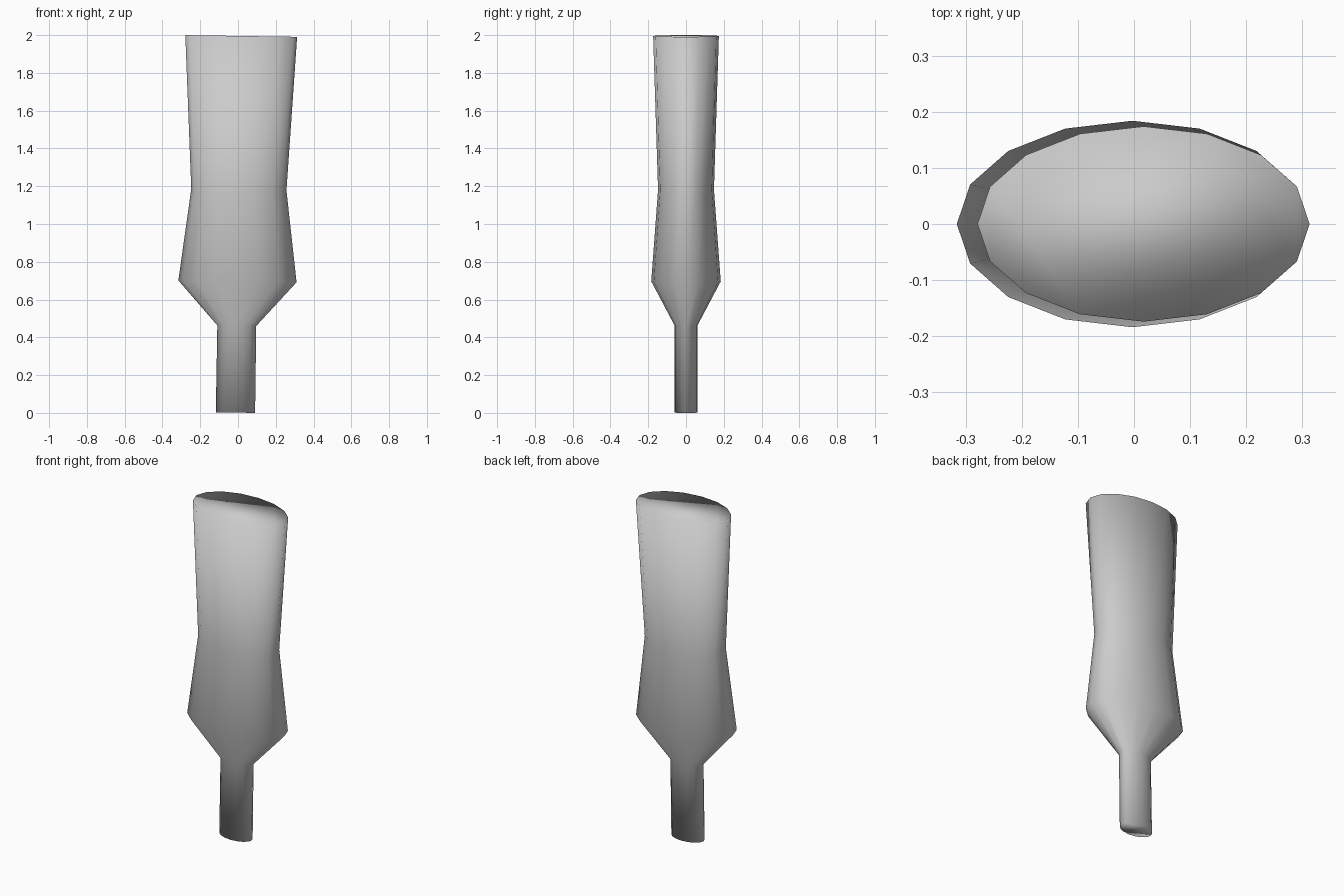
import bpy
import bmesh
from math import cos, sin, tau

default_cube = bpy.data.objects.get("Cube")
if default_cube:
    bpy.data.objects.remove(default_cube, do_unlink=True)

# Plain grey material
grey = bpy.data.materials.new("plain grey")
grey.use_nodes = True
colour = (0.6, 0.6, 0.6, 1)
grey.diffuse_color = colour
grey.node_tree.nodes["Principled BSDF"].inputs["Base Color"].default_value = colour

SIDES = 16
LEAN = 0.0153  # slight sideways lean of the whole body

# Oval cross-sections from the stem's foot to the top: height, half width, half depth
SECTIONS = [
    (0.0, 0.104, 0.060),
    (0.46, 0.103, 0.060),
    (0.695, 0.313, 0.184),
    (1.18, 0.252, 0.148),
    (1.994, 0.296, 0.174),
]


def oval_ring(bm, height, half_width, half_depth):
    angles = [tau * i / SIDES for i in range(SIDES)]
    return [bm.verts.new((half_width * cos(a), half_depth * sin(a), height))
            for a in angles]


# Lofted body with closed ends
bm = bmesh.new()
rings = [oval_ring(bm, *section) for section in SECTIONS]
for lower, upper in zip(rings, rings[1:]):
    for i in range(SIDES):
        j = (i + 1) % SIDES
        bm.faces.new((lower[i], lower[j], upper[j], upper[i]))
bm.faces.new(rings[0][::-1])
bm.faces.new(rings[-1])

# Smooth shading runs over the rims as well
for face in bm.faces:
    face.smooth = True

mesh = bpy.data.meshes.new("flared_oval_body")
bm.to_mesh(mesh)
bm.free()
mesh.materials.append(grey)

body = bpy.data.objects.new("flared_oval_body", mesh)
body.location = (-0.0135, 0, 0.0016)
body.rotation_euler.y = LEAN
bpy.context.collection.objects.link(body)
